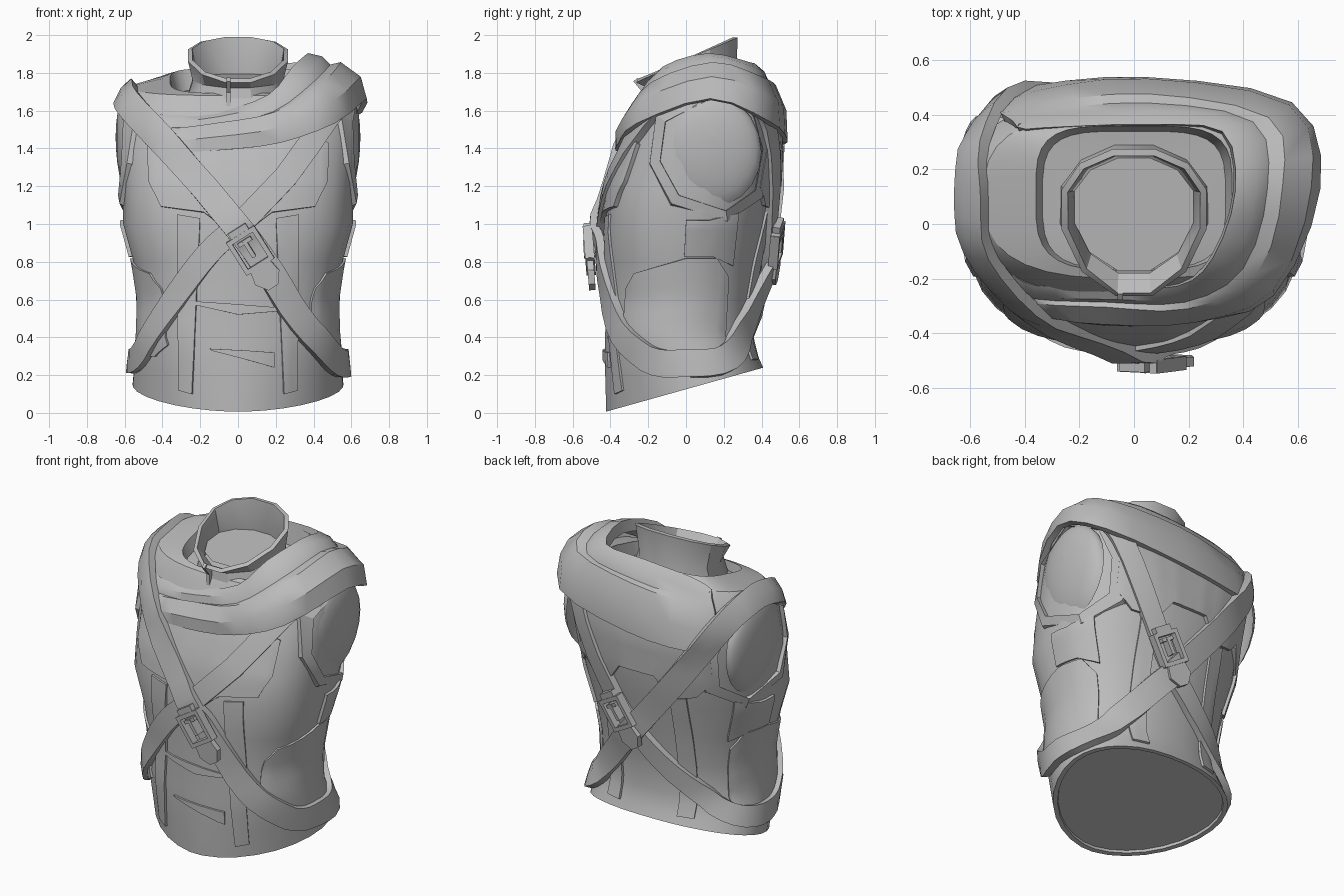
import bpy, bmesh, math
from mathutils import Vector as V, Matrix
from mathutils.bvhtree import BVHTree

if "Cube" in bpy.data.objects:
    bpy.data.objects.remove(bpy.data.objects["Cube"])

gray = bpy.data.materials.new("plain_gray")
gray.diffuse_color = (0.5, 0.5, 0.5, 1)
gray.use_nodes = True
gray.node_tree.nodes["Principled BSDF"].inputs["Base Color"].default_value = gray.diffuse_color


def add(name, verts, faces, thick=0, angle=30):
    me = bpy.data.meshes.new(name)
    me.from_pydata([tuple(v) for v in verts], [], faces)
    bm = bmesh.new()
    bm.from_mesh(me)
    bmesh.ops.recalc_face_normals(bm, faces=bm.faces)
    bm.to_mesh(me)
    bm.free()
    me.materials.append(gray)
    ob = bpy.data.objects.new(name, me)
    bpy.context.collection.objects.link(ob)
    bpy.ops.object.select_all(action='DESELECT')
    ob.select_set(True)
    bpy.context.view_layer.objects.active = ob
    if thick:
        m = ob.modifiers.new("thickness", 'SOLIDIFY')
        m.thickness, m.offset = thick, 0
        bpy.ops.object.modifier_apply(modifier=m.name)
    bpy.ops.object.shade_smooth_by_angle(angle=math.radians(angle))
    return ob


def tree(*obs):
    verts, faces = [], []
    for ob in obs:
        b = len(verts)
        verts += [v.co.copy() for v in ob.data.vertices]
        faces += [tuple(b + i for i in p.vertices) for p in ob.data.polygons]
    return BVHTree.FromPolygons(verts, faces)


def grid(rows, closed_rows=False, closed_cols=False):
    n, m = len(rows), len(rows[0])
    verts = [p for r in rows for p in r]
    faces = [(i * m + j, i * m + (j + 1) % m, (i + 1) % n * m + (j + 1) % m, (i + 1) % n * m + j)
             for i in range(n if closed_rows else n - 1)
             for j in range(m if closed_cols else m - 1)]
    return verts, faces


def spline(pts, per, closed=False):
    """Catmull-Rom curve through the points."""
    P, n, out = [V(p) for p in pts], len(pts), []
    at = (lambda i: P[i % n]) if closed else (lambda i: P[max(0, min(n - 1, i))])
    for i in range(n if closed else n - 1):
        a, b, c, d = (at(i + k) for k in (-1, 0, 1, 2))
        for s in range(per):
            t = s / per
            out.append(0.5 * (2 * b + (c - a) * t + (2 * a - 5 * b + 4 * c - d) * t * t
                              + (3 * b - a - 3 * c + d) * t ** 3))
    return out if closed else out + [P[-1]]


def ring(z, tilt, rx, yf, yb, ef=2.2, eb=2.2, yc=None, n=32):
    """Superellipse section with separate front and back squareness."""
    yc, pts = (yf + yb) / 2 if yc is None else yc, []
    for k in range(n):
        a = 2 * math.pi * (k + 0.5) / n
        c, s = math.cos(a), math.sin(a)
        e = ef if s < 0 else eb
        y = yc + (yb - yc if s > 0 else yf - yc) * abs(s) ** (2 / e)
        pts.append(V((rx * math.copysign(abs(c) ** (2 / e), c), y, z + tilt * y)))
    return pts


# Torso with slightly recessed underside and open neck
rings = [ring(*r) for r in (
    (.14, .275, .525, -.40, .39, 1.8, 2.2, .08), (.125, .28, .53, -.40, .39, 1.8, 2.2, .08),
    (.125, .28, .56, -.425, .41, 1.8, 2.2, .08),
    (.25, .12, .55, -.43, .385, 1.95, 2.2, .04),
    (.40, 0, .53, -.43, .36), (.60, 0, .525, -.425, .38), (.80, 0, .555, -.435, .41, 2.4, 2.2),
    (1.0, 0, .61, -.435, .45, 2.7, 2.2), (1.2, 0, .61, -.405, .485, 2.8, 2.4),
    (1.4, 0, .63, -.335, .495, 2.7, 2.6),
    (1.55, 0, .635, -.265, .48, 2.7, 2.7), (1.65, .05, .615, -.225, .45, 2.7, 2.7),
    (1.71, .15, .55, -.2, .41, 2.8, 2.8), (1.735, .25, .36, -.17, .36, 3.5, 4),
    (1.66, .15, .335, -.165, .34, 3.5, 4), (1.67, .1, .2, -.1, .25))]
tv, tf = grid(rings, closed_cols=True)
tf += [tuple(range(31, -1, -1)), tuple(range(15 * 32, 16 * 32))]
torso = add("torso", tv, tf)
bvh = tree(torso)


def project(u, z, axis, sign, lift):
    o = V((u, sign * 2, z)) if axis == 'y' else V((sign * 2, u, z))
    d = V((0, -sign, 0)) if axis == 'y' else V((-sign, 0, 0))
    hit, nor, _, _ = bvh.ray_cast(o, d)
    if hit is None:
        hit, nor, _, _ = bvh.find_nearest(o + d * 1.5)
    return hit + nor * lift


def finer(pts, k=4):
    P = [V(p) for p in pts]
    return [a.lerp(b, s / k) for a, b in zip(P, P[1:]) for s in range(k)] + [P[-1]]


def plate(name, top, bottom, side, lift=.012, thick=.02, steps=8):
    """Thin panel between two polylines, laid on the torso along one axis."""
    cols = list(zip(finer(top), finer(bottom)))
    rows = [[project(*a.lerp(b, s / steps), *side, lift) for a, b in cols]
            for s in range(steps + 1)]
    add(name, *grid(rows), thick)


def both(pts):
    return [(-x, z) for x, z in reversed(pts)] + pts


# Layered garment panels
FRONT, BACK = ('y', -1), ('y', 1)
plate("chest_flap", both([(.08, 1.5), (.16, 1.5), (.28, 1.49), (.38, 1.47), (.47, 1.42)]),
      both([(.04, .95), (.1, 1.0), (.18, 1.06), (.40, 1.09), (.46, 1.22)]), FRONT, .012, .026)
plate("back_flap", both([(.06, 1.6), (.15, 1.6), (.28, 1.58), (.38, 1.53), (.46, 1.48)]),
      both([(.04, 1.2), (.12, 1.2), (.22, 1.07), (.36, 1.1), (.45, 1.2)]), BACK, .01, .025)
for m, tag in ((-1, "left"), (1, "right")):
    def mir(pts):
        return [(m * x, z) for x, z in pts]
    plate("front_seam_" + tag, mir([(.20, 1.03), (.32, 1.05)]), mir([(.24, .1), (.31, .12)]),
          FRONT, .006, .015, 10)
    plate("back_seam_" + tag, mir([(.2, 1.05), (.3, 1.08)]), mir([(.2, .28), (.3, .28)]),
          BACK, .006, .015, 10)
    plate("flank_panel_" + tag, [(-.31, .66), (-.27, .74), (0, .82), (.16, .82), (.22, .72)],
          [(-.33, .36), (-.26, .3), (0, .3), (.14, .3), (.20, .36)], ('x', m), .006, .015, 8)
    plate("rib_panel_" + tag, [(.0, 1.02), (.12, 1.02), (.27, 1.06)],
          [(-.01, .83), (.14, .83), (.24, .78)], ('x', m), .008, .02)

    # Arm opening: faceted rim hugging the torso around a rounded stump
    hole = [(-.1, 1.54), (-.13, 1.33), (-.04, 1.15), (.2, 1.07), (.35, 1.18),
            (.39, 1.4), (.34, 1.58), (.15, 1.66)]
    rows = []
    for y, z in hole:
        d = V((y - .14, z - 1.38)).normalized()
        p = V((y, z))
        inner = project(*p, 'x', m, .022)
        rows.append([inner - V((m * .05, 0, 0)), inner, project(*(p + d * .05), 'x', m, .018),
                     project(*(p + d * .065), 'x', m, -.01)])
    add("arm_rim_" + tag, *grid(rows, closed_rows=True), .012)
    dome = [[V((m * (.56 + .088 * math.sin(t)), .14 + .26 * math.cos(t) * math.cos(a),
                1.38 + .08 * math.sin(t) + .29 * math.cos(t) * math.sin(a)))
             for a in (2 * math.pi * k / 20 for k in range(20))]
            for t in (math.pi / 2 * s / 7 for s in range(8))]
    add("arm_stump_" + tag, *grid(dome, closed_cols=True), angle=60)

# Waist wrinkles
plate("waist_fold_upper", [(-.22, .59), (0, .575), (.24, .555)], [(-.22, .57), (0, .52), (.24, .54)],
      FRONT, .008, .012, 2)
plate("waist_fold_lower", [(-.15, .34), (.05, .33), (.19, .32)], [(-.14, .33), (.05, .28), (.19, .24)],
      FRONT, .008, .012, 2)

# Flared neck collar with floor and front seam
collar = [ring(1.60, 0, .29, -.215, .31, 2, 2, .08, 12),
          ring(1.755, .15, .235, -.20, .26, 2, 2, .08, 12),
          ring(1.873, .44, .262, -.27, .268, 1.9, 2.2, .06, 12)]
add("collar", *grid(collar, closed_cols=True), .025)
add("collar_floor", ring(1.77, .1, .23, -.18, .25, 2, 2, .08, 12), [tuple(range(12))])
add("collar_seam", *grid([[V((x, -.215, 1.6)), V((x, -.215, 1.7)), V((x, -.267, 1.765))]
                          for x in (-.06, -.04)]), .03)

# Draped scarf: inner edge, ridge and outer edge stations, both ends tucked under the strap
stations = [((-.46, -.18, 1.58), (-.47, -.22, 1.5), (-.48, -.24, 1.42)),
            ((-.36, -.23, 1.56), (-.36, -.28, 1.49), (-.37, -.31, 1.385)),
            ((-.1, -.24, 1.58), (-.1, -.30, 1.52), (-.1, -.355, 1.39)),
            ((.17, -.23, 1.67), (.2, -.30, 1.58), (.22, -.34, 1.43)),
            ((.30, -.12, 1.82), (.45, -.17, 1.74), (.50, -.25, 1.53)),
            ((.38, .12, 1.89), (.54, .14, 1.84), (.665, .13, 1.66)),
            ((.33, .34, 1.84), (.49, .38, 1.77), (.57, .43, 1.54)),
            ((.05, .37, 1.83), (.05, .465, 1.72), (.05, .52, 1.45)),
            ((-.28, .36, 1.80), (-.32, .43, 1.68), (-.36, .49, 1.42)),
            ((-.42, .35, 1.76), (-.48, .39, 1.66), (-.5, .42, 1.48))]
edges = [spline([s[k] for s in stations], 3) for k in range(3)]
rows = []
for i, (a, b, c) in enumerate(zip(*edges)):
    f = min(1, i / 5, (len(edges[0]) - 1 - i) / 5)
    drop = V((0, 0, .03 * f))
    rows.append([a - drop * 2, a, a.lerp(b, .35), a.lerp(b, .65) - drop, b,
                 b.lerp(c, .5) + (b - V((0, .1, 1.5))) * .06 * f, c])
scarf = add("scarf", *grid(rows), .035, 35)


def strap(name, path, width, lift, thick, over):
    """Closed belt following the outermost surface of the parts below it."""
    pts = [bvh.find_nearest(p)[:2] for p in spline(path, 4, True)]
    n, raw = len(pts), []
    for i in range(n):
        tan = (pts[(i + 1) % n][0] - pts[i - 1][0]).normalized()
        nor = sum((pts[(i + k) % n][1] for k in (-2, -1, 0, 1, 2)), V()).normalized()
        side = tan.cross(nor).normalized() * width / 2
        high = []
        for s in (-1, 0, 1):
            hit = over.ray_cast(pts[i][0] + side * s + nor * .2, -nor, .4)[0]
            high.append((hit - pts[i][0]).dot(nor) if hit else -.03)
        raw.append((pts[i][0], side, nor, high))
    rows = []
    for i, (p, side, nor, _) in enumerate(raw):
        near = [raw[(i + k) % n][3] for k in (-1, 0, 1)]
        rows.append([p + side * s + nor * (lift + max(
            near[1][s + 1] * .5 + (near[0][s + 1] + near[2][s + 1]) * .25, near[1][s + 1] - .01))
            for s in (-1, 0, 1)])
    return add(name, *grid(rows, closed_rows=True), thick, 35)


strap_b = strap("strap_right_shoulder",
                [(.55, .15, 1.7), (.46, -.2, 1.55), (.25, -.4, 1.25), (0, -.45, .99), (-.15, -.43, .85),
                 (-.35, -.36, .58), (-.51, -.2, .33), (-.54, 0, .27), (-.48, .2, .30), (-.3, .33, .46),
                 (-.05, .41, .67), (.15, .45, .9), (.36, .46, 1.3), (.48, .4, 1.58)],
                .125, .022, .04, bvh)
strap("strap_left_shoulder",
      [(-.6, .15, 1.70), (-.56, -.1, 1.62), (-.33, -.35, 1.37), (-.02, -.45, 1.0), (.12, -.44, .82),
       (.33, -.38, .49), (.50, -.2, .29), (.54, 0, .26), (.48, .2, .28), (.3, .33, .5),
       (0, .43, .87), (-.3, .46, 1.25), (-.52, .38, 1.58)], .145, .024, .045,
      tree(torso, scarf, strap_b))


def buckle(name, centre, along, normal):
    """Square frame, prong, keeper and pointed strap end."""
    n = V(normal).normalized()
    u = V(along)
    u = (u - n * u.dot(n)).normalized()
    v = n.cross(u)
    M = Matrix((u, v, n)).transposed()
    bars = [(-.09, 0, .025, .17, .05), (.09, 0, .025, .17, .05), (0, -.075, .2, .025, .05),
            (0, .075, .2, .025, .05), (-.01, 0, .1, .022, .06), (-.055, 0, .022, .08, .05),
            (-.12, 0, .035, .11, .04)]
    verts, faces = [], []

    def prism(outline, h):
        k, b = len(outline), len(verts)
        for z in (-h / 2, h / 2):
            verts.extend(V(centre) + M @ V((x, y, z)) for x, y in outline)
        faces.extend([tuple(range(b, b + k)), tuple(range(b + k, b + 2 * k))])
        faces.extend((b + i, b + (i + 1) % k, b + k + (i + 1) % k, b + k + i) for i in range(k))
    for x, y, a, b, h in bars:
        prism([(x - a / 2, y - b / 2), (x + a / 2, y - b / 2),
               (x + a / 2, y + b / 2), (x - a / 2, y + b / 2)], h)
    prism([(.09, -.06), (.17, -.075), (.23, -.03), (.23, .03), (.17, .075), (.09, .06)], .035)
    add(name, verts, faces)


buckle("front_buckle", (.065, -.512, .86), (.5, -.02, -.8), (0, -1, -.08))
buckle("back_buckle", (.14, .48, .89), (-.5, 0, -.85), (.12, 1, -.15))
